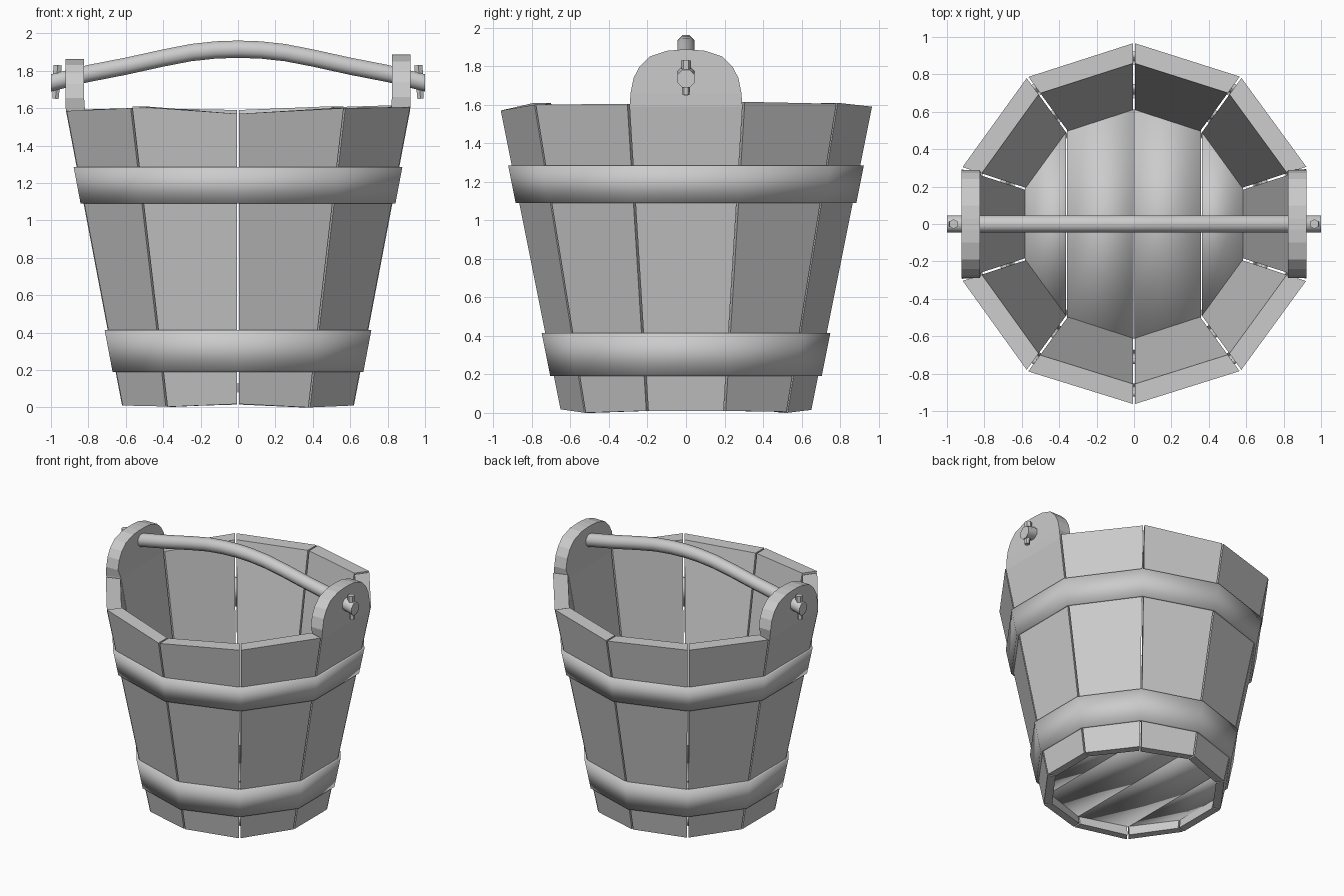
import bpy, bmesh
from math import sin, cos, tan, pi, radians
from mathutils import Matrix, Vector

if "Cube" in bpy.data.objects:
    bpy.data.objects.remove(bpy.data.objects["Cube"])

HALF = radians(18)                      # half angle of one of ten staves
apo_out = lambda z: (0.65 + 0.2 * z) * cos(HALF)
apo_in = lambda z: (0.59 + 0.17 * z) * cos(HALF)


def make(name, bm, smooth=False):
    bmesh.ops.recalc_face_normals(bm, faces=bm.faces)
    for f in bm.faces:
        f.smooth = smooth
    me = bpy.data.meshes.new(name)
    bm.to_mesh(me)
    bm.free()
    ob = bpy.data.objects.new(name, me)
    bpy.context.collection.objects.link(ob)
    return ob


def loft(rings, closed=False):
    """Skin equal-length rings; cap the ends unless closed into a loop."""
    bm = bmesh.new()
    vs = [[bm.verts.new(p) for p in r] for r in rings]
    n = len(vs[0])
    pairs = list(zip(vs, vs[1:])) + ([(vs[-1], vs[0])] if closed else [])
    for a, b in pairs:
        for i in range(n):
            j = (i + 1) % n
            bm.faces.new((a[i], a[j], b[j], b[i]))
    if not closed:
        bm.faces.new(vs[0])
        bm.faces.new(vs[-1])
    return bm


def stave_ring(z0, z1):
    """Section of a stave facing +x; z0 at -y edge, z1 at +y edge."""
    pts = []
    for apo, z, s in ((apo_out, z0, -1), (apo_out, z1, 1), (apo_in, z1, 1), (apo_in, z0, -1)):
        pts.append((apo(z), s * (apo(z) * tan(HALF) - 0.006), z))
    return pts


# plain staves: angle -> edge heights (bottom, bottom, top, top)
staves = {36: (0.01, 0.005, 1.615, 1.605), 72: (0.0, 0.015, 1.61, 1.59),
          108: (0.015, 0.005, 1.59, 1.60), 144: (0.005, 0.01, 1.60, 1.59),
          216: (0.01, 0.005, 1.585, 1.60), 252: (0.003, 0.018, 1.61, 1.57),
          288: (0.018, 0.0, 1.57, 1.60), 324: (0.0, 0.01, 1.60, 1.605)}
for a, (b0, b1, t0, t1) in staves.items():
    bm = loft([stave_ring(b0, b1), stave_ring(t0, t1)])
    bm.transform(Matrix.Rotation(radians(a), 4, 'Z'))
    make(f"stave_{a}", bm)

# tall side staves with rounded ears
for name, ang, drop in (("right", 0, 0), ("left", pi, 0.022)):
    rings = [stave_ring(0.01, 0.01), stave_ring(1.59, 1.59)]
    for w, z in ((0.288, 1.66), (0.272, 1.74), (0.24, 1.80), (0.19, 1.85), (0.10, 1.88), (0.03, 1.886)):
        z -= drop * (z - 1.6) / 0.286
        rings.append([(0.923, -w, z), (0.923, w, z), (0.823, w, z), (0.823, -w, z)])
    bm = loft(rings)
    bm.transform(Matrix.Rotation(ang, 4, 'Z'))
    make(f"ear_stave_{name}", bm)

# hoops
for name, z0, z1 in (("lower_hoop", 0.19, 0.415), ("upper_hoop", 1.09, 1.285)):
    rings = []
    for k in range(10):
        d = Vector((cos(HALF * (2 * k + 1)), sin(HALF * (2 * k + 1)), 0))
        rings.append([d * (0.65 + 0.2 * z + o) + Vector((0, 0, z))
                      for z, o in ((z0, -0.015), (z0, 0.017), (z1, 0.017), (z1, -0.015))])
    make(name, loft(rings, closed=True), smooth=True)

# floor planks: decagon sliced along y
R = 0.615


def depth(x):
    """Half depth of the floor decagon at x."""
    pts = [(R * cos(a), R * sin(a)) for a in (HALF, 3 * HALF, 5 * HALF)]
    x = abs(x)
    (xa, ya), (xb, yb) = (pts[0], pts[1]) if x > pts[1][0] else (pts[1], pts[2])
    return ya + (yb - ya) * (x - xa) / (xb - xa)


c1, c2 = R * cos(3 * HALF), R * cos(HALF)
for i, (x0, x1) in enumerate(((-c2, -c1), (-c1, 0), (0, c1), (c1, c2))):
    x0, x1 = x0 + 0.002, x1 - 0.002
    ring = [(x0, -depth(x0)), (x1, -depth(x1)), (x1, depth(x1)), (x0, depth(x0))]
    make(f"floor_plank_{i + 1}", loft([[(x, y, z) for x, y in ring] for z in (0.08, 0.13)]), smooth=True)

# carrying handle: octagonal bar swept along a bow
half = [(0.12, 1.911), (0.25, 1.897), (0.4, 1.868), (0.6, 1.824), (0.8, 1.785), (1.0, 1.735)]
path = [(-x, z) for x, z in reversed(half)] + [(0, 1.915)] + half
rings = []
for x, z in path:
    rings.append([(x, 0.049 * cos(pi / 8 + k * pi / 4), z + 0.05 * sin(pi / 8 + k * pi / 4))
                  for k in range(8)])
handle = make("handle", loft(rings))
bpy.context.view_layer.objects.active = handle
handle.select_set(True)
bpy.ops.object.shade_smooth_by_angle(angle=radians(50))

# retaining pegs through the handle ends
for name, s in (("right", 1), ("left", -1)):
    bm = bmesh.new()
    bmesh.ops.create_cone(bm, cap_ends=True, segments=6, radius1=0.019, radius2=0.026, depth=0.18,
                          matrix=Matrix.Translation((s * 0.97, 0, 1.74)) @ Matrix.Rotation(-s * 0.06, 4, 'Y'))
    make(f"peg_{name}", bm)
